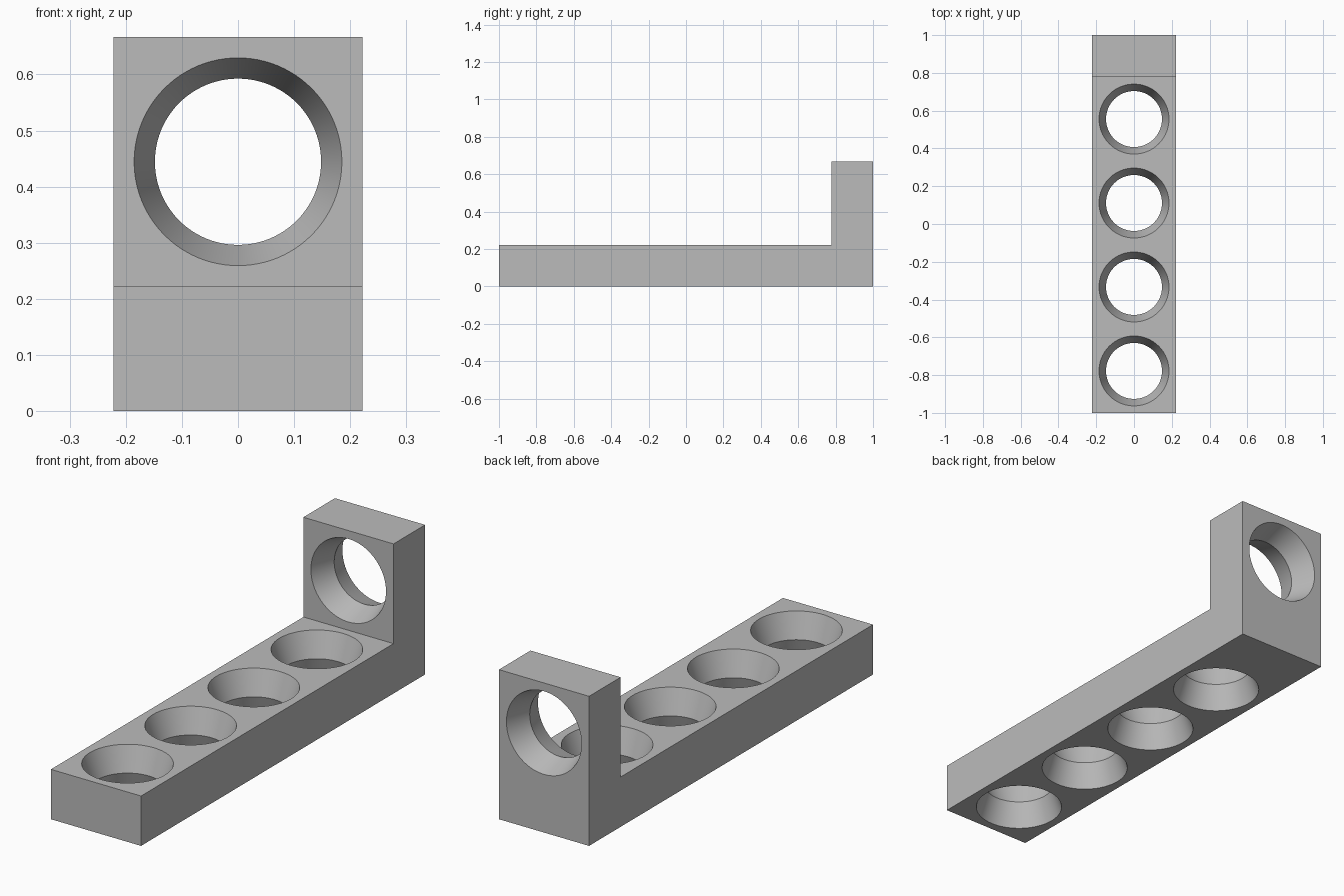
import bpy
import bmesh
from math import radians
from mathutils import Matrix, Vector

cube = bpy.data.objects.get("Cube")
if cube:
    bpy.data.objects.remove(cube, do_unlink=True)

U = 2 / 9              # thickness module: the bracket is 9 long, 2 wide, 3 high
WAIST = U * 2 / 3      # hole radius at mid thickness
RIM = U * 5 / 6        # hole radius at both surfaces
SEGMENTS = 96

grey = bpy.data.materials.new("plain grey")
grey.use_nodes = True
colour = (0.5, 0.5, 0.5, 1)
grey.diffuse_color = colour
grey.node_tree.nodes["Principled BSDF"].inputs["Base Color"].default_value = colour


def new_object(name, bm):
    bmesh.ops.recalc_face_normals(bm, faces=bm.faces)
    mesh = bpy.data.meshes.new(name)
    bm.to_mesh(mesh)
    bm.free()
    mesh.materials.append(grey)
    obj = bpy.data.objects.new(name, mesh)
    bpy.context.collection.objects.link(obj)
    return obj


def angle_bracket():
    """L-shaped side profile extruded across the width."""
    profile = [(-1, 0), (1, 0), (1, 3 * U), (1 - U, 3 * U), (1 - U, U), (-1, U)]
    bm = bmesh.new()
    face = bm.faces.new([bm.verts.new((-U, y, z)) for y, z in profile])
    side = bmesh.ops.extrude_face_region(bm, geom=[face])["geom"]
    moved = [v for v in side if isinstance(v, bmesh.types.BMVert)]
    bmesh.ops.translate(bm, verts=moved, vec=(2 * U, 0, 0))
    return new_object("angle_bracket", bm)


def add_hole(bm, centre, rotation):
    """Hourglass solid, running a little past both surfaces."""
    over = 1.1
    half = U / 2 * over
    rim = WAIST + (RIM - WAIST) * over
    rings = []
    for radius, height in ((rim, -half), (WAIST, 0), (rim, half)):
        place = Matrix.Translation(centre) @ rotation @ Matrix.Translation((0, 0, height))
        rings.append(bmesh.ops.create_circle(
            bm, segments=SEGMENTS, radius=radius, matrix=place)["verts"])
    for lower, upper in zip(rings, rings[1:]):
        for i in range(SEGMENTS):
            j = (i + 1) % SEGMENTS
            bm.faces.new((lower[i], lower[j], upper[j], upper[i]))
    bm.faces.new(rings[0])
    bm.faces.new(rings[-1])


bracket = angle_bracket()

# Four holes through the base and one through the upright
bm = bmesh.new()
for n in range(4):
    add_hole(bm, Vector((0, -1 + U * (1 + 2 * n), U / 2)), Matrix.Identity(4))
add_hole(bm, Vector((0, 1 - U / 2, 2 * U)), Matrix.Rotation(radians(90), 4, "X"))
cutter = new_object("hole_cutter", bm)
cutter.hide_render = True

cut = bracket.modifiers.new("holes", "BOOLEAN")
cut.operation = "DIFFERENCE"
cut.solver = "EXACT"
cut.object = cutter

bpy.ops.object.select_all(action="DESELECT")
bracket.select_set(True)
bpy.context.view_layer.objects.active = bracket
bpy.ops.object.modifier_apply(modifier=cut.name)
bpy.data.objects.remove(cutter, do_unlink=True)
bpy.ops.object.shade_smooth_by_angle(angle=radians(25))
